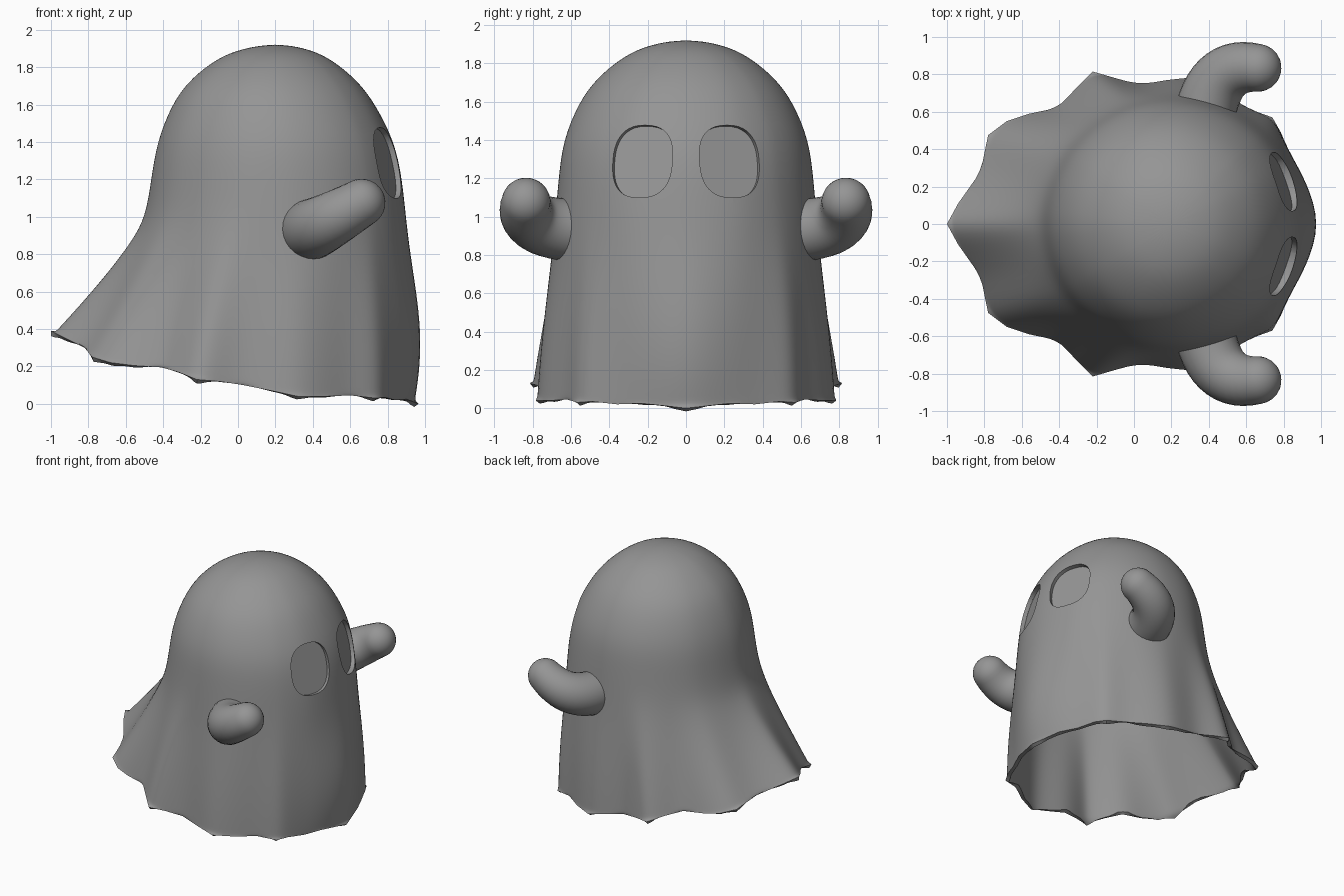
import bpy, bmesh, math
from mathutils import Vector, Matrix

cube = bpy.data.objects.get("Cube")
if cube:
    bpy.data.objects.remove(cube)

grey = bpy.data.materials.new("cloth_grey")
grey.use_nodes = True
grey.diffuse_color = (0.3, 0.3, 0.3, 1)
grey.node_tree.nodes["Principled BSDF"].inputs["Base Color"].default_value = (0.3, 0.3, 0.3, 1)


def make_object(name, bm, smooth=True):
    bmesh.ops.recalc_face_normals(bm, faces=bm.faces)
    for f in bm.faces:
        f.smooth = smooth
    mesh = bpy.data.meshes.new(name)
    bm.to_mesh(mesh)
    bm.free()
    mesh.materials.append(grey)
    ob = bpy.data.objects.new(name, mesh)
    bpy.context.collection.objects.link(ob)
    return ob


def loft(bm, rings, tip=None, cap_start=False, cap_end=False):
    """Bridge closed rings of points, with an optional pole after the last ring."""
    loops = [[bm.verts.new(p) for p in ring] for ring in rings]
    n = len(loops[0])
    for a, b in zip(loops, loops[1:]):
        for i in range(n):
            bm.faces.new((a[i], a[(i + 1) % n], b[(i + 1) % n], b[i]))
    if tip is not None:
        pole = bm.verts.new(tip)
        for i in range(n):
            bm.faces.new((loops[-1][i], loops[-1][(i + 1) % n], pole))
    if cap_start:
        bm.faces.new(loops[0])
    if cap_end:
        bm.faces.new(loops[-1])


# Hem of the sheet, left half from front to back
hem_half = [(.965, 0, 0), (.90, .23, .025), (.84, .36, .02), (.785, .49, .035),
            (.74, .57, .03), (.60, .62, .045), (.47, .71, .04), (.32, .785, .04),
            (.18, .77, .07), (.03, .745, .10), (-.10, .78, .12), (-.22, .815, .13),
            (-.32, .715, .17), (-.41, .62, .195), (-.56, .59, .205), (-.68, .55, .22),
            (-.78, .475, .25), (-.82, .28, .30), (-.94, .11, .36), (-1.0, 0, .39)]
hem = hem_half + [(x, -y, z) for x, y, z in hem_half[-2:0:-1]]
angles = [math.atan2(y / .75, (x - .15) / .85) for x, y, z in hem]

# Head rings: height, back x, front x, half width
head = [(1.0, -.495, .91, .685), (1.2, -.465, .89, .668), (1.4, -.435, .85, .645),
        (1.6, -.355, .745, .56), (1.72, -.27, .655, .47), (1.82, -.15, .535, .35),
        (1.88, -.04, .43, .24), (1.912, .09, .31, .115)]


def head_ring(z, back, front, width):
    mid, half = (front + back) / 2, (front - back) / 2
    return [Vector((mid + half * math.cos(a), width * math.sin(a), z)) for a in angles]


def skirt_ring(s):
    """Flare steadily at the back, and early then hang straight at the front."""
    ring = []
    for top, low, a in zip(head_ring(*head[0]), hem, angles):
        frontness = (1 + math.cos(a)) / 2
        back_flare, front_flare = s ** 1.2, math.sin(s * math.pi / 2) ** 1.15
        p = top.lerp(Vector(low), back_flare + (front_flare - back_flare) * frontness)
        p.z = top.z + (low[2] - top.z) * s
        p.x += .05 * math.sin(math.pi * s ** 1.5) * max(0, math.cos(a)) ** 10
        ring.append(p)
    return ring


# Sheet body: hem up to crown
bm = bmesh.new()
loft(bm, [skirt_ring(s) for s in (1, .97, .8, .6, .4, .2)] + [head_ring(*r) for r in head],
     tip=(.2, 0, 1.921))
body = make_object("sheet_body", bm)
crease = body.data.attributes.new("crease_vert", 'FLOAT', 'POINT')
for i in range(len(hem)):
    crease.data[i].value = 1
sub = body.modifiers.new("smooth", 'SUBSURF')
sub.levels = sub.render_levels = 2
shell = body.modifiers.new("cloth_thickness", 'SOLIDIFY')
shell.thickness = .028
shell.offset = -1


# Eyes: rounded openings, each with a flat recessed cup behind
def eye_prism(side, grow, near, far, closed):
    normal = Vector((.92, .33 * side, .22)).normalized()
    across = Vector((0, 0, 1)).cross(normal).normalized()
    up = normal.cross(across)
    centre = Vector((.83, .238 * side, 1.295))
    rings = []
    for d in (near, far):
        ring = []
        for i in range(40):
            c, s = math.cos(i * math.tau / 40), math.sin(i * math.tau / 40)
            u = math.copysign(abs(c) ** .8, c) * .165 * grow
            v = math.copysign(abs(s) ** .8, s) * .194 * grow
            ring.append(centre + across * u + up * v + normal * d)
        rings.append(ring)
    bm = bmesh.new()
    loft(bm, rings, cap_start=True, cap_end=closed)
    return bm


for side, label in ((1, "left"), (-1, "right")):
    cutter = make_object(label + "_eye_cutter", eye_prism(side, 1, -.15, .15, True), False)
    cutter.hide_render = True
    cutter.hide_set(True)
    cut = body.modifiers.new(label + "_eye_hole", 'BOOLEAN')
    cut.object = cutter
    cut.solver = 'EXACT'
    make_object(label + "_eye_cup", eye_prism(side, 1.01, -.065, -.04, False), False)

# Apply the body modifiers and keep crisp eye rims
bpy.context.view_layer.update()
graph = bpy.context.evaluated_depsgraph_get()
baked = bpy.data.meshes.new_from_object(body.evaluated_get(graph))
body.modifiers.clear()
body.data = baked
for label in ("left", "right"):
    bpy.data.objects.remove(bpy.data.objects[label + "_eye_cutter"])
bpy.ops.object.select_all(action='DESELECT')
body.select_set(True)
bpy.context.view_layer.objects.active = body
bpy.ops.object.shade_smooth_by_angle(angle=math.radians(40))

# Arms: bent, tapering tubes with round ends
p0, p1, p2 = Vector((.385, .61, .93)), Vector((.445, .865, .95)), Vector((.66, .835, 1.075))


def arm_rings():
    stations = []
    for i in range(13):
        t = i / 12
        p = p0 * (1 - t) ** 2 + p1 * 2 * t * (1 - t) + p2 * t * t
        d = ((p1 - p0) * (1 - t) + (p2 - p1) * t).normalized()
        stations.append((p, d, .163 - .035 * t ** 1.5))
    end, d, r = stations[-1]
    tip = end + d * r
    for k in range(1, 7):
        a = k * math.pi / 14
        stations.append((end + d * r * math.sin(a), d, r * math.cos(a)))
    rings = []
    for p, d, r in stations:
        u = d.cross(Vector((0, 0, 1))).normalized()
        v = u.cross(d)
        rings.append([p + (u * math.cos(j * math.tau / 28) + v * math.sin(j * math.tau / 28)) * r
                      for j in range(28)])
    return rings, tip


for side, label in ((1, "left"), (-1, "right")):
    rings, tip = arm_rings()
    bm = bmesh.new()
    loft(bm, rings, tip=tip, cap_start=True)
    bmesh.ops.transform(bm, matrix=Matrix.Diagonal((1, side, 1, 1)), verts=bm.verts)
    make_object(label + "_arm", bm)
